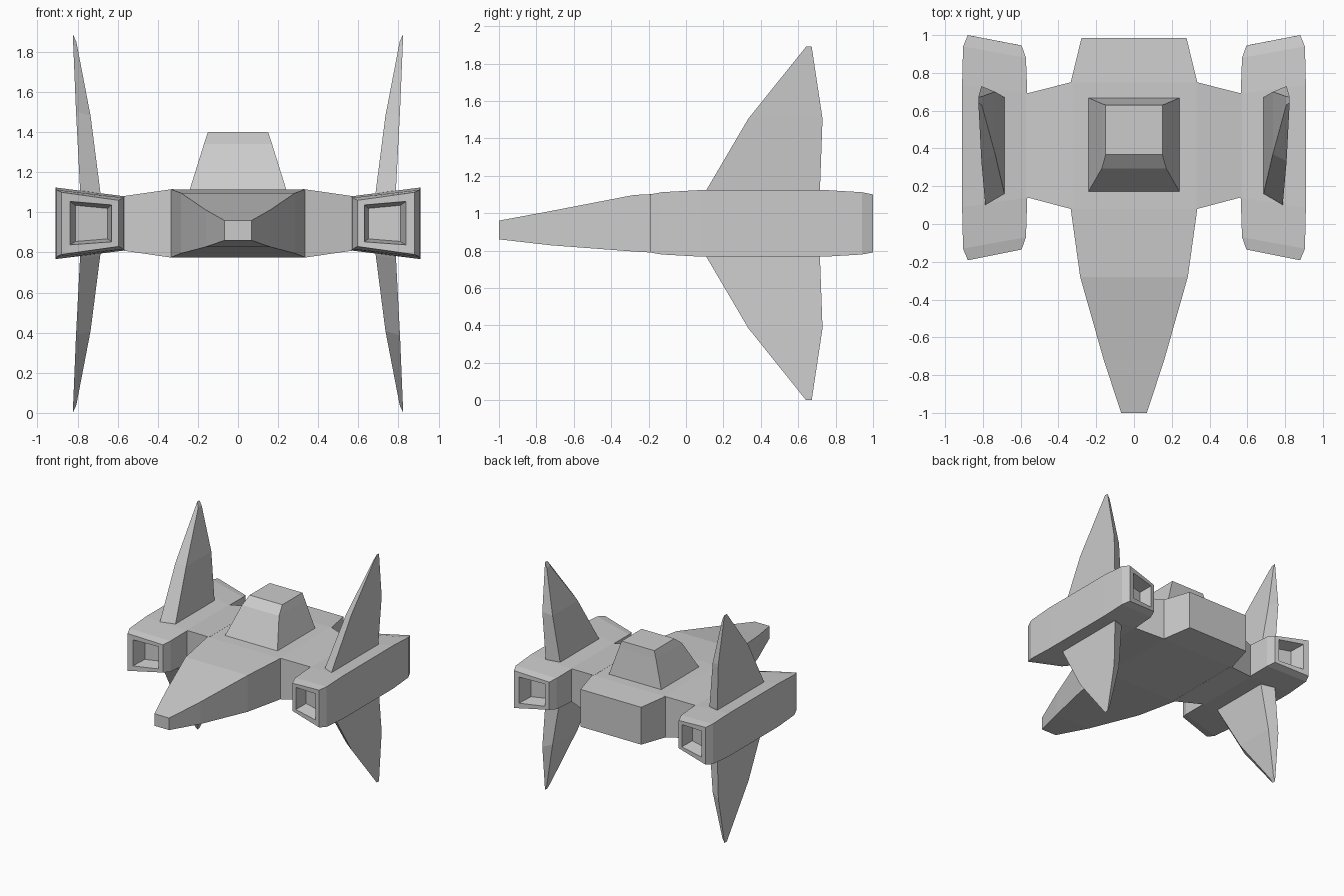
import bpy, bmesh

MID = 0.945  # height of the ship's horizontal symmetry plane


def loft(name, rings, mirror=(False, False, False)):
    """Skin four-sided rings into a closed solid; z is measured from MID."""
    bm = bmesh.new()
    loops = [[bm.verts.new(p) for p in ring] for ring in rings]
    for a, b in zip(loops, loops[1:]):
        for i in range(4):
            j = (i + 1) % 4
            bm.faces.new((a[i], a[j], b[j], b[i]))
    bm.faces.new(loops[0][::-1])
    bm.faces.new(loops[-1])
    bmesh.ops.recalc_face_normals(bm, faces=bm.faces[:])
    mesh = bpy.data.meshes.new(name)
    bm.to_mesh(mesh)
    bm.free()
    obj = bpy.data.objects.new(name, mesh)
    obj.location.z = MID
    bpy.context.collection.objects.link(obj)
    if any(mirror):
        mod = obj.modifiers.new("mirror", "MIRROR")
        mod.use_axis = mirror
        mod.use_mirror_merge = False
    return obj


def upright(xi, yi, bi, ti, xo, yo, bo, to):
    """Upright ring: inner edge (x, y, bottom, top), then outer edge."""
    return [(xi, yi, bi - MID), (xo, yo, bo - MID),
            (xo, yo, to - MID), (xi, yi, ti - MID)]


# Hull: rectangular sections along y (y, half width, bottom, top)
hull = [(-1.0, 0.068, 0.86, 0.96), (-0.72, 0.16, 0.828, 1.012),
        (-0.28, 0.285, 0.795, 1.097), (0.08, 0.335, 0.775, 1.115),
        (0.75, 0.335, 0.775, 1.115), (0.985, 0.278, 0.79, 1.10)]
loft("hull", [upright(-w, y, b, t, w, y, b, t) for y, w, b, t in hull])

# Stub wings joining the hull to the engine pods
wing = [(0.32, 0.077, 0.753, 0.774, 1.116), (0.335, 0.08, 0.75, 0.775, 1.115),
        (0.60, 0.15, 0.683, 0.813, 1.077)]
loft("stub_wing", [[(x, y0, b - MID), (x, y1, b - MID), (x, y1, t - MID), (x, y0, t - MID)]
                   for x, y0, y1, b, t in wing], (True, False, False))

# Engine pods with a recessed opening at each end
pod = [(0.65, -0.035, 0.868, 1.02, 0.81, -0.065, 0.855, 1.035),
       (0.63, -0.142, 0.853, 1.037, 0.838, -0.182, 0.838, 1.055),
       (0.595, -0.135, 0.83, 1.06, 0.88, -0.192, 0.79, 1.10),
       (0.572, -0.07, 0.817, 1.073, 0.905, -0.13, 0.779, 1.112),
       (0.565, 0.14, 0.81, 1.08, 0.91, 0.088, 0.767, 1.124),
       (0.565, 0.69, 0.81, 1.08, 0.91, 0.737, 0.767, 1.124),
       (0.572, 0.88, 0.817, 1.073, 0.905, 0.94, 0.779, 1.112),
       (0.595, 0.945, 0.83, 1.06, 0.88, 1.0, 0.79, 1.10),
       (0.63, 0.952, 0.853, 1.037, 0.838, 0.992, 0.838, 1.055),
       (0.65, 0.845, 0.868, 1.02, 0.81, 0.875, 0.855, 1.035)]
loft("engine_pod", [upright(*s) for s in pod], (True, False, False))

# Four fins: inner and outer edges (x, front y, back y, z) at each level
fin = [((0.68, 0.13, 0.66, 1.03), (0.785, 0.07, 0.71, 1.05)),
       ((0.687, 0.165, 0.672, 1.105), (0.788, 0.107, 0.716, 1.12)),
       ((0.735, 0.37, 0.70, 1.48), (0.808, 0.333, 0.73, 1.505)),
       ((0.806, 0.63, 0.675, 1.85), (0.824, 0.642, 0.672, 1.89))]
loft("fin", [[(i[0], i[1], i[3] - MID), (o[0], o[1], o[3] - MID),
              (o[0], o[2], o[3] - MID), (i[0], i[2], i[3] - MID)]
             for i, o in fin], (True, False, True))

# Cockpit canopy: (half width, front y, back y, z)
canopy = [(0.245, 0.165, 0.67, 1.10), (0.17, 0.295, 0.637, 1.34),
          (0.15, 0.367, 0.63, 1.40)]
loft("canopy", [[(-w, f, z - MID), (w, f, z - MID), (w, b, z - MID), (-w, b, z - MID)]
                for w, f, b, z in canopy])
